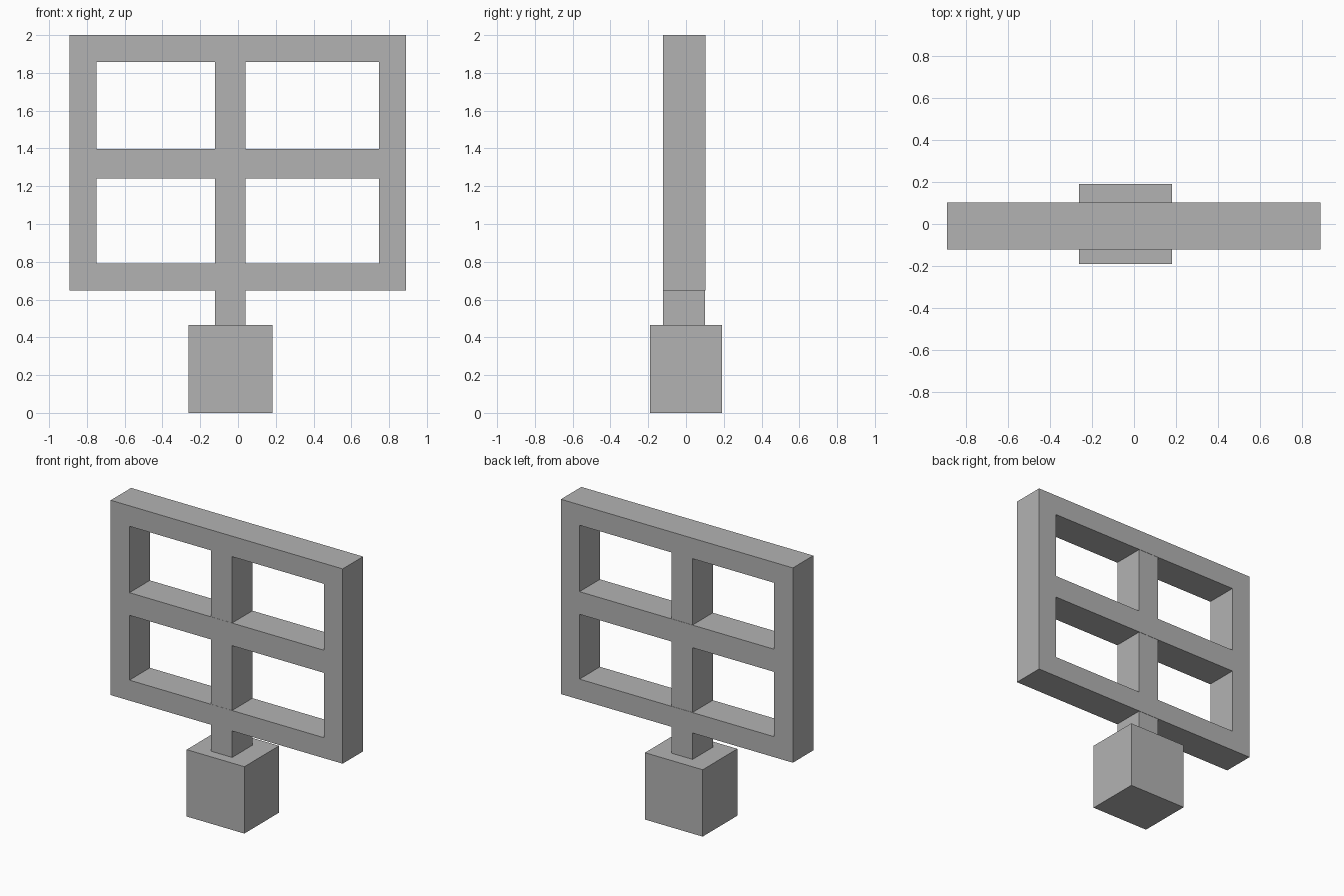
import bpy

if "Cube" in bpy.data.objects:
    bpy.data.objects.remove(bpy.data.objects["Cube"], do_unlink=True)

grey = bpy.data.materials.new("plain_grey")
grey.use_nodes = True
colour = (0.45, 0.45, 0.45, 1)
grey.diffuse_color = colour
grey.node_tree.nodes["Principled BSDF"].inputs["Base Color"].default_value = colour


def box(name, x, y, z):
    """Box spanning the given (low, high) ranges."""
    spans = (x, y, z)
    bpy.ops.mesh.primitive_cube_add(size=1, location=[(a + b) / 2 for a, b in spans])
    ob = bpy.context.object
    ob.name = name
    ob.scale = [b - a for a, b in spans]
    bpy.ops.object.transform_apply(location=False, rotation=False, scale=True)
    ob.data.materials.append(grey)
    return ob


left, right = -0.892, 0.889            # outer edges of the frame
inner_left, inner_right = -0.748, 0.746
bottom, sill, lintel, top = 0.648, 0.79, 1.858, 2.0
post = (-0.121, 0.04)
cross = (1.24, 1.397)
depth = (-0.122, 0.102)
post_depth = (-0.121, 0.1)

# Outer frame: rails run the full width, stiles fit between them
box("top_rail", (left, right), depth, (lintel, top))
box("bottom_rail", (left, right), depth, (bottom, sill))
box("right_stile", (left, inner_left), depth, (sill, lintel))
box("left_stile", (inner_right, right), depth, (sill, lintel))

# Post pieces, butted against the rails and the crossbar
box("lower_post", post, post_depth, (0.464, bottom))
box("middle_post", post, post_depth, (sill, cross[0]))
box("upper_post", post, post_depth, (cross[1], lintel))

# Crossbar and base block
box("crossbar", (inner_left, inner_right), depth, cross)
box("base_block", (-0.261, 0.182), (-0.19, 0.19), (0, 0.464))
